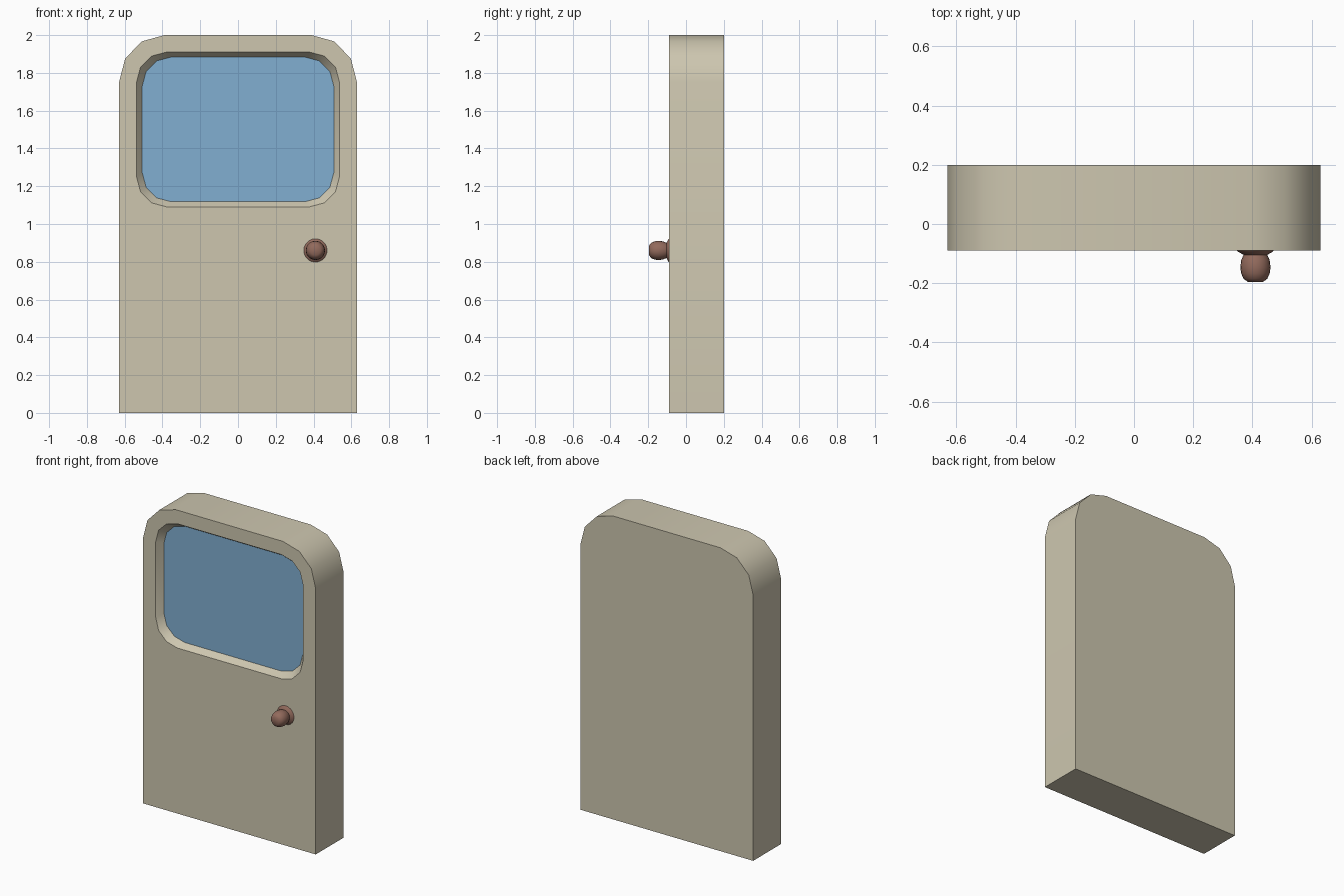
import bpy, bmesh, math

if "Cube" in bpy.data.objects:
    bpy.data.objects.remove(bpy.data.objects["Cube"])


def material(name, rgb):
    m = bpy.data.materials.new(name)
    m.diffuse_color = (*rgb, 1)
    m.use_nodes = True
    m.node_tree.nodes["Principled BSDF"].inputs["Base Color"].default_value = m.diffuse_color
    return m


cream = material("cream_paint", (0.61, 0.565, 0.43))
blue = material("blue_glass", (0.22, 0.43, 0.64))
brown = material("brown_knob", (0.29, 0.145, 0.108))


def finish(name, bm, mats, angle):
    bmesh.ops.recalc_face_normals(bm, faces=bm.faces)
    me = bpy.data.meshes.new(name)
    bm.to_mesh(me)
    bm.free()
    ob = bpy.data.objects.new(name, me)
    bpy.context.collection.objects.link(ob)
    for m in mats:
        me.materials.append(m)
    bpy.ops.object.select_all(action='DESELECT')
    ob.select_set(True)
    bpy.context.view_layer.objects.active = ob
    bpy.ops.object.shade_smooth_by_angle(angle=math.radians(angle))
    return ob


def arc(cx, cz, rx, rz, start):
    # quarter corner in three segments
    return [(cx + rx * math.cos(math.radians(start + a)),
             cz + rz * math.sin(math.radians(start + a))) for a in (0, 30, 60, 90)]


def rounded(w, z0, z1, r):
    x = w - r
    return (arc(x, z1 - r, r, r, 0) + arc(-x, z1 - r, r, r, 90)
            + arc(-x, z0 + r, r, r, 180) + arc(x, z0 + r, r, r, 270))


def ring(bm, pts, y):
    return [bm.verts.new((x, y, z)) for x, z in pts]


def bridge(bm, a, b):
    n = len(a)
    for i in range(n):
        j = (i + 1) % n
        bm.faces.new((a[i], a[j], b[j], b[i]))


# door slab with recessed window
FRONT, BACK, GLASS = -0.09, 0.2, -0.048
outline = (arc(0.39, 1.75, 0.24, 0.25, 0) + arc(-0.39, 1.75, 0.24, 0.25, 90)
           + [(-0.63, 0), (0.63, 0)])
bm = bmesh.new()
front, back = ring(bm, outline, FRONT), ring(bm, outline, BACK)
bridge(bm, front, back)
bm.faces.new(back)
frame = ring(bm, rounded(0.537, 1.091, 1.91, 0.158), FRONT)
pane = ring(bm, rounded(0.507, 1.118, 1.884, 0.153), GLASS)
bridge(bm, frame, pane)
bm.faces.new(pane).material_index = 1
rim = [e for e in bm.edges if len(e.link_faces) == 1]
bmesh.ops.triangle_fill(bm, use_beauty=True, use_dissolve=False, edges=rim)
finish("door", bm, (cream, blue), 35)

# turned door knob
profile = [(0.064, -0.088), (0.058, -0.094), (0.04, -0.104), (0.048, -0.122),
           (0.051, -0.147), (0.048, -0.167), (0.040, -0.185), (0.025, -0.196)]
bm = bmesh.new()
N = 20
rings = [ring(bm, [(0.41 + r * math.cos(math.tau * i / N),
                    0.86 + r * math.sin(math.tau * i / N)) for i in range(N)], y)
         for r, y in profile]
for a, b in zip(rings, rings[1:]):
    bridge(bm, a, b)
bm.faces.new(rings[0])
bm.faces.new(rings[-1])
finish("door_knob", bm, (brown,), 50)
